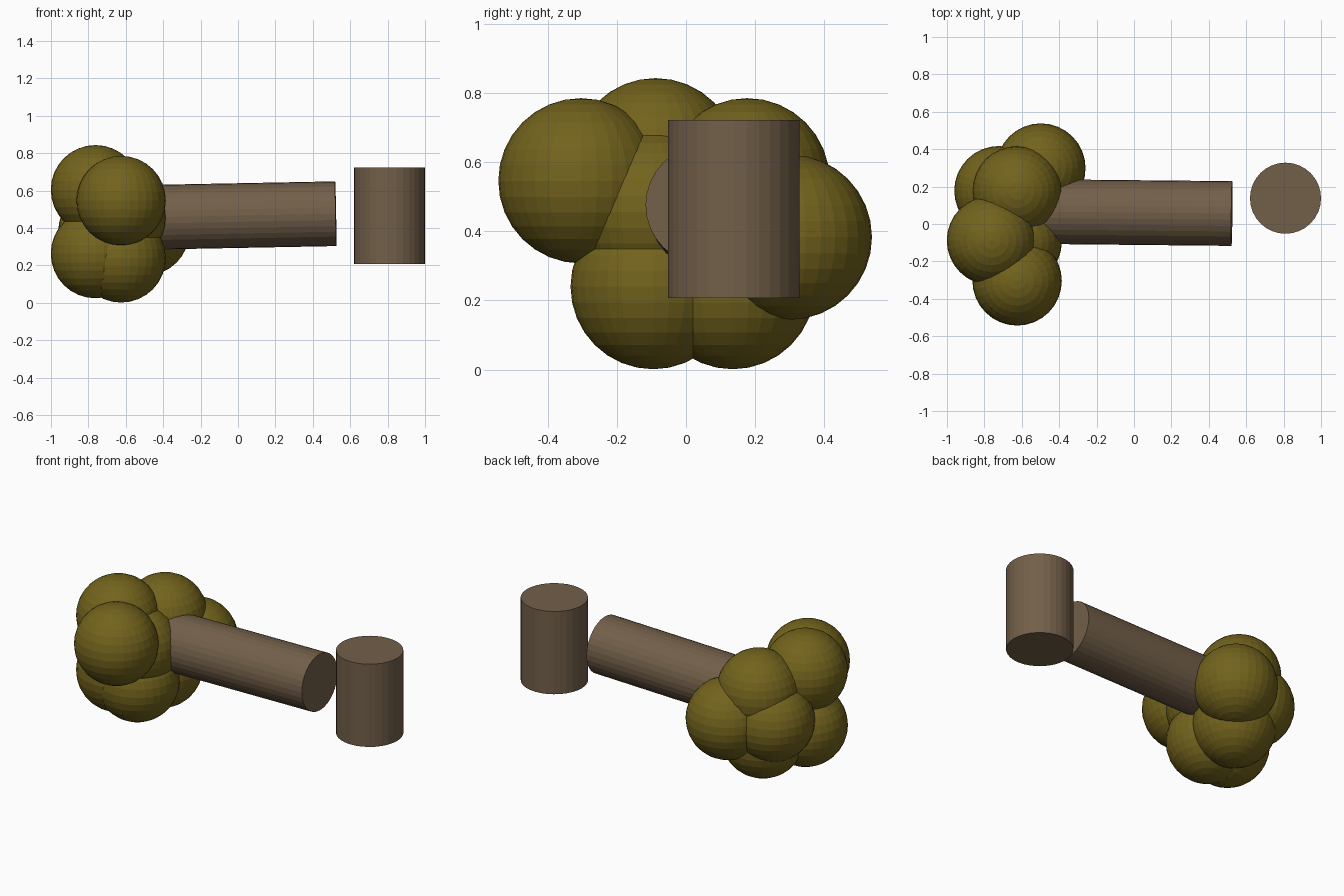
import bpy
from mathutils import Vector

if "Cube" in bpy.data.objects:
    bpy.data.objects.remove(bpy.data.objects["Cube"])


def material(name, color):
    m = bpy.data.materials.new(name)
    m.diffuse_color = (*color, 1)
    m.use_nodes = True
    m.node_tree.nodes["Principled BSDF"].inputs["Base Color"].default_value = m.diffuse_color
    return m


BARK = material("bark", (0.17, 0.115, 0.067))
LEAF = material("leaves", (0.17, 0.125, 0.012))


def log(name, start, end, radius):
    """Round log running between two points."""
    a, b = Vector(start), Vector(end)
    bpy.ops.mesh.primitive_cylinder_add(vertices=32, radius=radius,
                                        depth=(b - a).length, location=(a + b) / 2)
    ob = bpy.context.object
    ob.rotation_euler = (b - a).to_track_quat('Z', 'Y').to_euler()
    ob.name = name
    ob.data.materials.append(BARK)


# Upright stump and the felled trunk, slightly tilted
log("stump", (0.81, 0.138, 0.207), (0.81, 0.138, 0.722), 0.19)
log("fallen_trunk", (-0.57, 0.067, 0.455), (0.523, 0.056, 0.476), 0.173)

# Cluster of equal leaf balls forming the crown
R = 0.239
CROWN = [
    (-0.625, -0.304, 0.546),
    (-0.625, -0.095, 0.240),
    (-0.625, 0.135, 0.240),
    (-0.762, -0.088, 0.604),
    (-0.625, 0.177, 0.546),
    (-0.498, 0.299, 0.383),
    (-0.722, 0.178, 0.383),
    (-0.762, -0.088, 0.263),
    (-0.625, -0.095, 0.456),
]
for i, centre in enumerate(CROWN, 1):
    bpy.ops.mesh.primitive_uv_sphere_add(segments=32, ring_count=16,
                                         radius=R, location=centre)
    ball = bpy.context.object
    ball.name = f"leaf_ball_{i}"
    ball.data.materials.append(LEAF)
